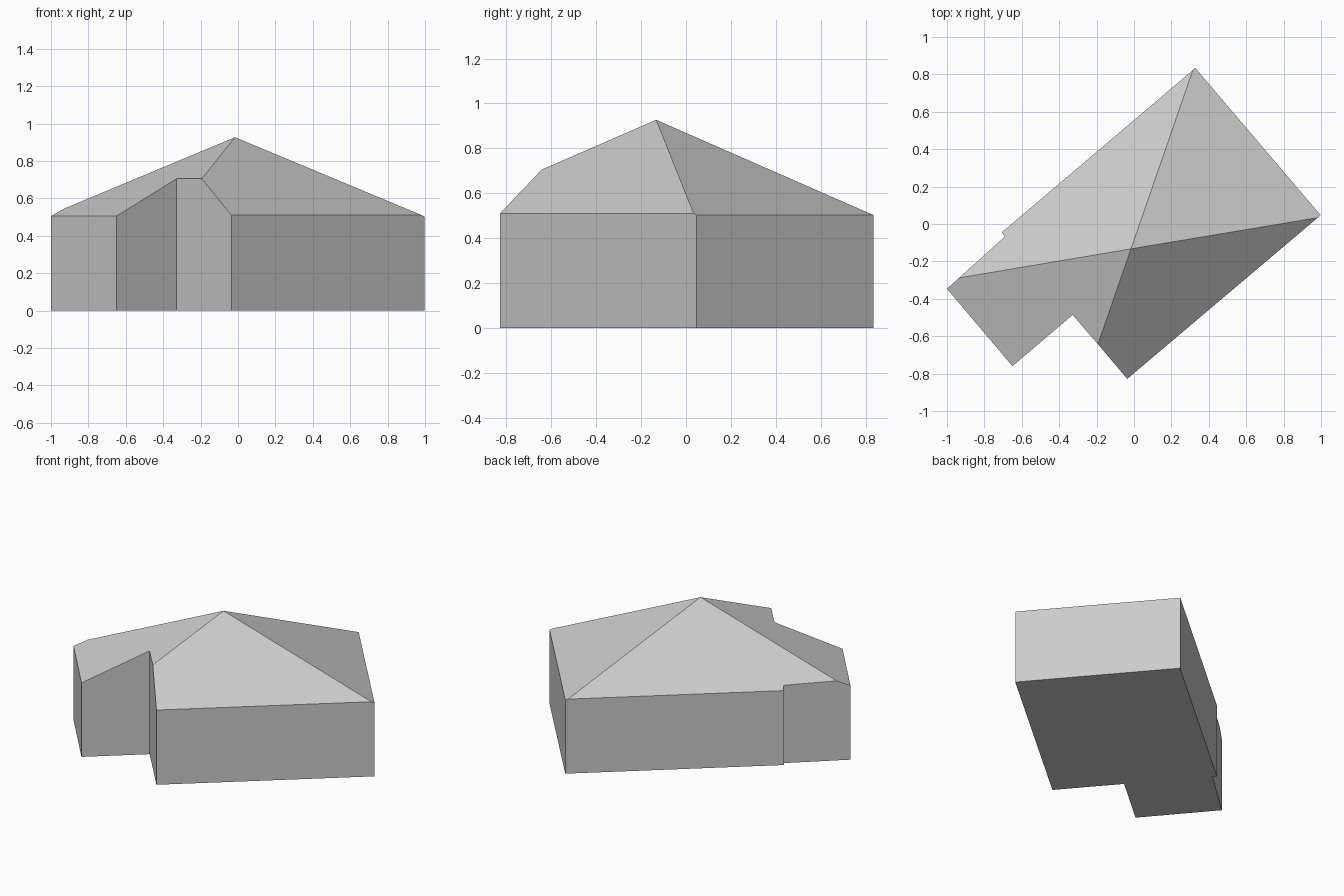
import bpy

cube = bpy.data.objects.get("Cube")
if cube:
    bpy.data.objects.remove(cube)

grey = bpy.data.materials.new("plain grey")
grey.use_nodes = True
grey.diffuse_color = (0.6, 0.6, 0.6, 1)
grey.node_tree.nodes["Principled BSDF"].inputs["Base Color"].default_value = (0.6, 0.6, 0.6, 1)

# Wall-top outline, counter-clockwise, with the heights where the roof meets the walls
eaves = {
    "west": (-1.0, -0.346, 0.505),
    "wing_south": (-0.65, -0.76, 0.505),
    "inner": (-0.328, -0.486, 0.705),
    "valley_end": (-0.193, -0.643, 0.705),
    "south": (-0.036, -0.828, 0.51),
    "east_hip": (0.983, 0.034, 0.51),
    "east": (0.998, 0.047, 0.503),
    "north": (0.327, 0.835, 0.503),
    "north_hip": (0.315, 0.823, 0.508),
    "step_out": (-0.707, -0.045, 0.508),
    "step_in": (-0.69, -0.067, 0.531),
    "west_hip": (-0.935, -0.288, 0.543),
}
apex = (-0.016, -0.133, 0.927)


def add_mesh(name, verts, faces):
    mesh = bpy.data.meshes.new(name)
    mesh.from_pydata(verts, [], faces)
    mesh.materials.append(grey)
    obj = bpy.data.objects.new(name, mesh)
    bpy.context.collection.objects.link(obj)
    return obj


# Walls rise from the footprint to the eaves, closed below by the floor
tops = list(eaves.values())
count = len(tops)
base = [(x, y, 0) for x, y, z in tops]
sides = [(i, (i + 1) % count, (i + 1) % count + count, i + count) for i in range(count)]
add_mesh("walls_and_floor", base + tops, sides + [tuple(reversed(range(count)))])

# Four roof slopes share the apex
names = list(eaves)
slopes = [
    ["west_hip", "west", "wing_south", "inner", "valley_end"],
    ["valley_end", "south", "east_hip"],
    ["east_hip", "east", "north", "north_hip"],
    ["north_hip", "step_out", "step_in", "west_hip"],
]
roof_faces = [[names.index(n) for n in slope] + [count] for slope in slopes]
add_mesh("hipped_roof", tops + [apex], roof_faces)
